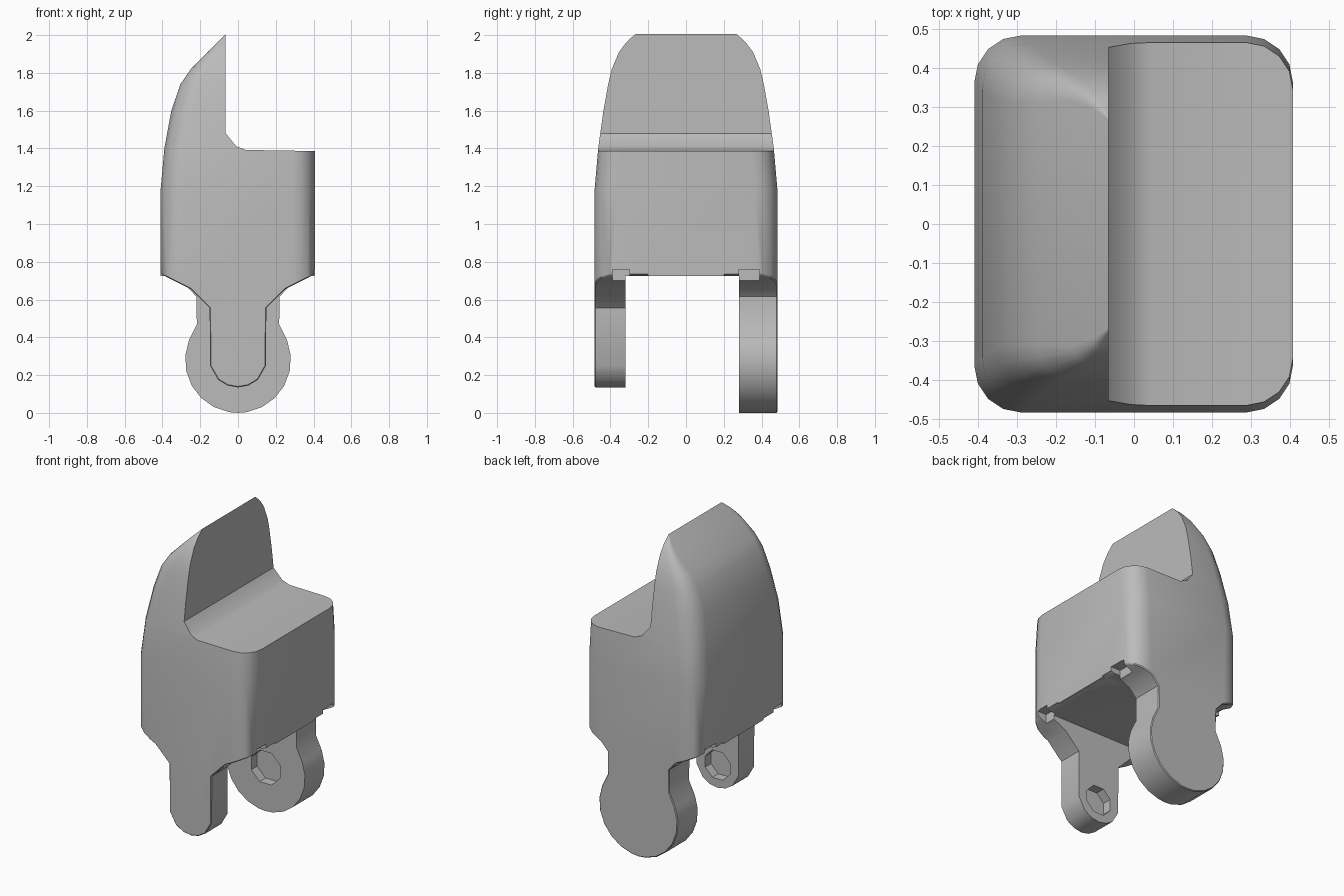
import bpy, bmesh, math

if "Cube" in bpy.data.objects:
    bpy.data.objects.remove(bpy.data.objects["Cube"])

grey = bpy.data.materials.new("plain grey")
grey.use_nodes = True
colour = (0.5, 0.5, 0.5, 1)
grey.diffuse_color = colour
grey.node_tree.nodes["Principled BSDF"].inputs["Base Color"].default_value = colour


def make_object(name, bm):
    bmesh.ops.recalc_face_normals(bm, faces=bm.faces)
    mesh = bpy.data.meshes.new(name)
    bm.to_mesh(mesh)
    bm.free()
    mesh.materials.append(grey)
    obj = bpy.data.objects.new(name, mesh)
    bpy.context.collection.objects.link(obj)
    return obj


def prism(name, outline, y0, y1):
    """Extrude an x-z outline along y."""
    bm = bmesh.new()
    rings = [[bm.verts.new((x, y, z)) for x, z in outline] for y in (y0, y1)]
    bm.faces.new(rings[0])
    bm.faces.new(rings[1])
    for i in range(len(outline)):
        j = (i + 1) % len(outline)
        bm.faces.new((rings[0][i], rings[0][j], rings[1][j], rings[1][i]))
    return make_object(name, bm)


def cut(target, cutter):
    mod = target.modifiers.new("cut", "BOOLEAN")
    mod.operation = "DIFFERENCE"
    mod.solver = "EXACT"
    mod.object = cutter
    bpy.context.view_layer.objects.active = target
    bpy.ops.object.modifier_apply(modifier=mod.name)
    bpy.data.objects.remove(cutter)


def box(name, x0, x1, y0, y1, z0, z1):
    return prism(name, [(x0, z0), (x1, z0), (x1, z1), (x0, z1)], y0, y1)


def rounded_section(left, right, half, r_left, r_right, z, steps=4):
    pts = []
    corners = [(right, 1, r_right, 0), (left, 1, r_left, 1),
               (left, -1, r_left, 2), (right, -1, r_right, 3)]
    for x, side, r, quarter in corners:
        cx = x - r if x == right else x + r
        for k in range(steps + 1):
            a = (quarter + k / steps) * math.pi / 2
            pts.append((cx + r * math.cos(a), side * (half - r) + r * math.sin(a), z))
    return pts


# Main block: left limit, half depth and corner radius at each height
levels = [(-0.1, -0.41, 0.484, 0.12), (1.18, -0.41, 0.484, 0.12),
          (1.4, -0.39, 0.465, 0.12), (1.6, -0.353, 0.437, 0.12),
          (1.74, -0.305, 0.412, 0.1), (1.82, -0.25, 0.393, 0.08),
          (1.91, -0.16, 0.355, 0.04), (1.96, -0.11, 0.318, 0.02),
          (2.0, -0.07, 0.275, 0.004), (2.1, 0.03, 0.18, 0.004)]
bm = bmesh.new()
rings = [[bm.verts.new(p) for p in rounded_section(l, 0.408, h, r, 0.12, z)]
         for z, l, h, r in levels]
for a, b in zip(rings, rings[1:]):
    for i in range(len(a)):
        j = (i + 1) % len(a)
        bm.faces.new((a[i], a[j], b[j], b[i]))
bm.faces.new(rings[0])
bm.faces.new(rings[-1])
body = make_object("clip_body", bm)

# Gap between the two hanging tabs
cut(body, box("gap", -0.6, 0.6, -0.32, 0.28, -0.3, 0.725))

# Tab outlines: half profiles from the shoulder to the foot
shoulder = [(0.6, 0.735), (0.405, 0.735), (0.37, 0.715)]
front_half = shoulder + [(0.25, 0.655), (0.15, 0.555), (0.148, 0.25), (0.105, 0.175), (0.055, 0.145)]
back_half = shoulder + [(0.27, 0.67), (0.22, 0.615), (0.218, 0.47)]
for k in range(7):
    a = math.radians(22 - k * 17)
    if a > -math.pi / 2:
        back_half.append((0.28 * math.cos(a), 0.28 + 0.28 * math.sin(a)))


def tab_cutter(name, half, foot, y0, y1):
    mirrored = [(-x, z) for x, z in half]
    outline = [(0.6, -0.3)] + half + [(0, foot)] + mirrored[::-1] + [(-0.6, -0.3)]
    return prism(name, outline, y0, y1)


cut(body, tab_cutter("front_trim", front_half, 0.135, -0.7, -0.2))
cut(body, tab_cutter("back_trim", back_half, 0.0, 0.2, 0.7))

# Chamfer round the outer rim of both tabs
bm = bmesh.new()
bm.from_mesh(body.data)
bmesh.ops.remove_doubles(bm, verts=bm.verts, dist=0.0005)
rim = [e for e in bm.edges if len(e.link_faces) == 2
       and all(abs(v.co.y) > 0.36 and v.co.z < 0.74 for v in e.verts)
       and e.calc_face_angle(0) > 0.9]
bmesh.ops.bevel(bm, geom=rim, offset=0.025, segments=1, affect="EDGES", clamp_overlap=True)
bm.to_mesh(body.data)
bm.free()

# Small corner reliefs where the tabs meet the block
for sx in (-1, 1):
    for y0, y1 in ((-0.39, -0.3), (0.28, 0.39)):
        x0, x1 = sorted((sx * 0.34, sx * 0.6))
        cut(body, box("relief", x0, x1, y0, y1, 0.5, 0.76))

# Pin sockets on the inner faces of the tabs
for y0, y1, r in ((-0.38, -0.25, 0.095), (0.2, 0.34, 0.11)):
    ring = [(r * math.cos(k * math.pi / 4 + 0.39), 0.28 + r * math.sin(k * math.pi / 4 + 0.39))
            for k in range(8)]
    cut(body, prism("socket", ring, y0, y1))

# Step above the block, leaving the tall sloped lip
cut(body, prism("step", [(-0.065, 2.5), (-0.065, 1.48), (-0.01, 1.412), (0.04, 1.392),
                         (0.6, 1.383), (0.6, 2.5)], -0.7, 0.7))

bpy.ops.object.select_all(action="DESELECT")
body.select_set(True)
bpy.context.view_layer.objects.active = body
bpy.ops.object.shade_smooth_by_angle(angle=math.radians(32))
